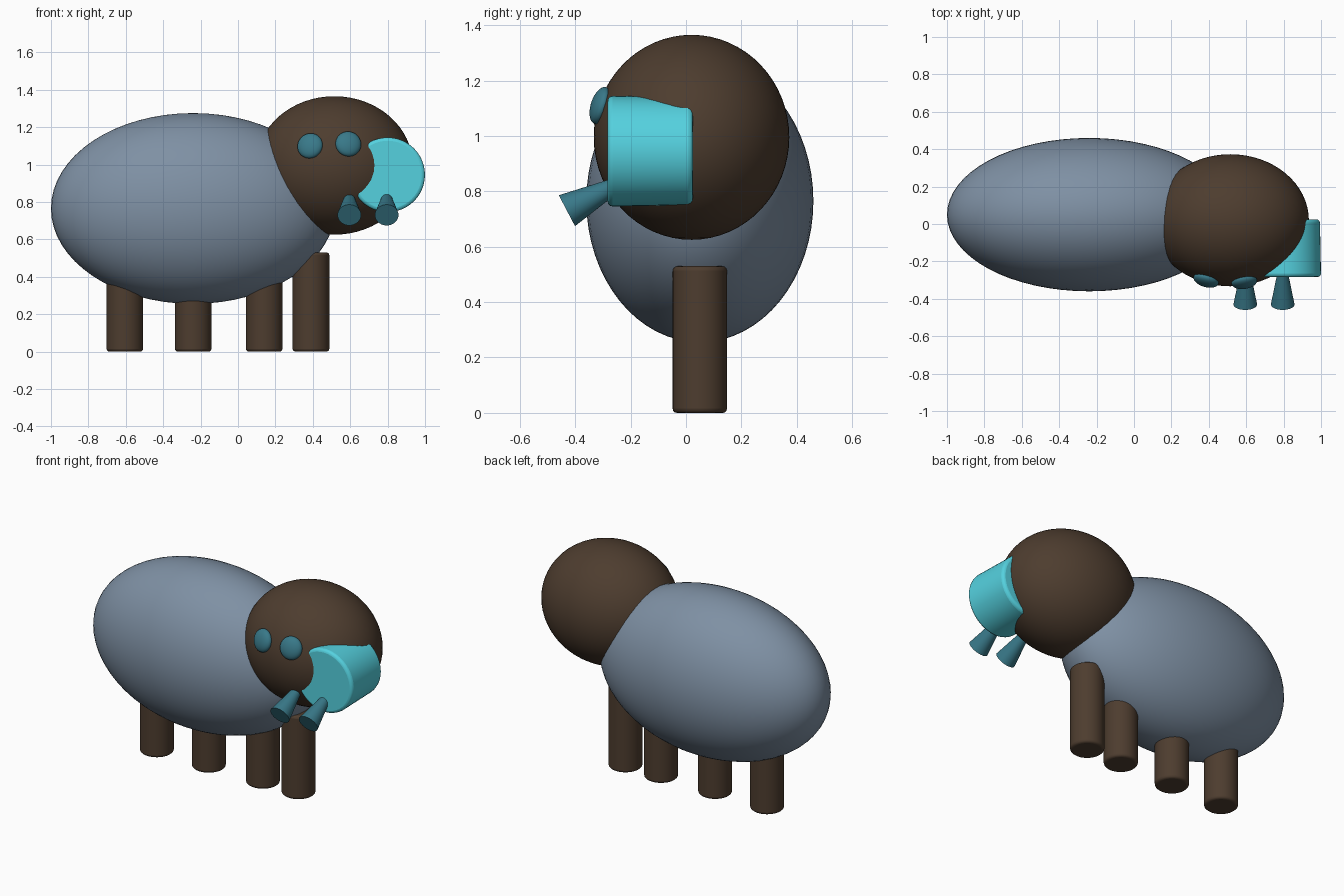
import bpy
from math import radians
from mathutils import Vector

if "Cube" in bpy.data.objects:
    bpy.data.objects.remove(bpy.data.objects["Cube"])


def material(name, rgb):
    m = bpy.data.materials.new(name)
    m.diffuse_color = (*rgb, 1)
    m.use_nodes = True
    m.node_tree.nodes["Principled BSDF"].inputs["Base Color"].default_value = m.diffuse_color
    return m


WOOL = material("slate", (0.21, 0.28, 0.37))
BROWN = material("brown", (0.075, 0.046, 0.028))
CYAN = material("cyan", (0.09, 0.64, 0.74))
TEAL = material("teal", (0.04, 0.19, 0.25))


def finish(name, mat, bevel=0):
    ob = bpy.context.object
    ob.name = name
    ob.data.materials.append(mat)
    bpy.ops.object.transform_apply(location=False, rotation=False, scale=True)
    if bevel:
        mod = ob.modifiers.new("soft_edge", "BEVEL")
        mod.width, mod.segments = bevel, 3
        mod.limit_method = "ANGLE"
    bpy.ops.object.shade_smooth_by_angle(angle=radians(40))
    return ob


def ellipsoid(name, loc, radii, mat, normal=(0, 0, 1)):
    rot = Vector(normal).to_track_quat("Z", "Y").to_euler()
    bpy.ops.mesh.primitive_uv_sphere_add(segments=64, ring_count=32, location=loc, rotation=rot)
    bpy.context.object.scale = radii
    return finish(name, mat)


def tube(name, start, end, r1, r2, mat, bevel=0):
    a, b = Vector(start), Vector(end)
    rot = (b - a).to_track_quat("Z", "Y").to_euler()
    bpy.ops.mesh.primitive_cone_add(vertices=48, radius1=r1, radius2=r2, depth=(b - a).length,
                                    location=(a + b) / 2, rotation=rot)
    return finish(name, mat, bevel)


# Body and head
ellipsoid("body", (-0.24, 0.05, 0.765), (0.76, 0.41, 0.51), WOOL)
head_c, head_r = Vector((0.515, 0.02, 0.995)), Vector((0.42, 0.353, 0.37))
ellipsoid("head", head_c, head_r, BROWN)

# Row of legs
for i, x in enumerate((-0.605, -0.24, 0.14, 0.39)):
    tube(f"leg_{i + 1}", (x, 0.05, 0), (x, 0.05, 0.53), 0.098, 0.098, BROWN, 0.015)

# Snout, a drum lying along y
tube("snout", (0.80, -0.283, 0.945), (0.80, 0.025, 0.945), 0.2, 0.194, CYAN, 0.018)

# Flattened eyes following the head surface
for i, (x, z) in enumerate(((0.385, 1.10), (0.59, 1.11))):
    u, w = (x - head_c.x) / head_r.x, (z - head_c.z) / head_r.z
    v = -(1 - u * u - w * w) ** 0.5
    normal = (u / head_r.x, v / head_r.y, w / head_r.z)
    ellipsoid(f"eye_{i + 1}", (x, head_c.y + v * head_r.y, z), (0.069, 0.069, 0.033), TEAL, normal)

# Flared nostril tusks
for i, x in enumerate((0.595, 0.795)):
    tube(f"tusk_{i + 1}", (x, -0.43, 0.73), (x, -0.23, 0.835), 0.063, 0.022, TEAL)
